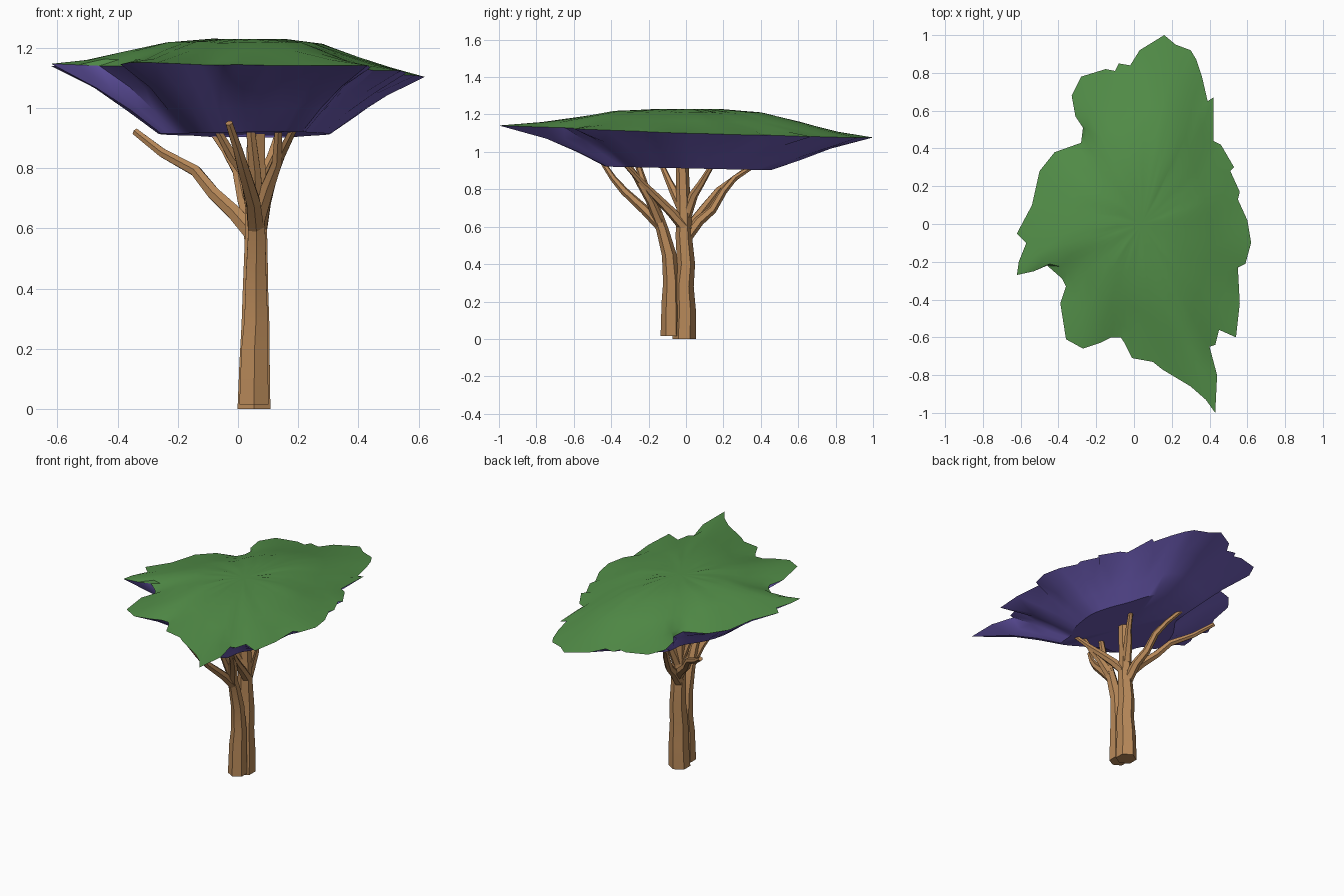
import bpy
import bmesh
import math
import random
from mathutils import Vector

random.seed(4)
if "Cube" in bpy.data.objects:
    bpy.data.objects.remove(bpy.data.objects["Cube"], do_unlink=True)


def make_material(name, colour):
    mat = bpy.data.materials.new(name)
    mat.use_nodes = True
    mat.diffuse_color = (*colour, 1)
    mat.node_tree.nodes["Principled BSDF"].inputs["Base Color"].default_value = (*colour, 1)
    return mat


leaf_green = make_material("leaf green", (0.085, 0.27, 0.065))
shade_purple = make_material("shade purple", (0.165, 0.116, 0.5))
bark_brown = make_material("bark brown", (0.48, 0.25, 0.1))


def finish(bm, name, mat, angle):
    bmesh.ops.recalc_face_normals(bm, faces=bm.faces)
    mesh = bpy.data.meshes.new(name)
    bm.to_mesh(mesh)
    bm.free()
    mesh.materials.append(mat)
    obj = bpy.data.objects.new(name, mesh)
    bpy.context.collection.objects.link(obj)
    bpy.ops.object.select_all(action="DESELECT")
    obj.select_set(True)
    bpy.context.view_layer.objects.active = obj
    bpy.ops.object.shade_smooth_by_angle(angle=math.radians(angle))


def bridge(bm, lower, upper):
    count = len(lower)
    for i in range(count):
        j = (i + 1) % count
        bm.faces.new((lower[i], lower[j], upper[j], upper[i]))


# Ragged canopy outline, clockwise from the back tip
OUTLINE = [
    (.16, 1), (.22, .95), (.3, .92), (.33, .87), (.36, .78), (.39, .65), (.42, .67),
    (.42, .44), (.46, .42), (.53, .3), (.51, .28), (.56, .17), (.55, .13), (.6, .02),
    (.62, -.1), (.59, -.21), (.55, -.23), (.56, -.42), (.54, -.6), (.45, -.56),
    (.43, -.64), (.4, -.65), (.44, -.8), (.43, -1), (.38, -.93), (.3, -.86),
    (.15, -.77), (.1, -.73), (-.01, -.71), (-.05, -.63), (-.07, -.6), (-.12, -.6),
    (-.18, -.63), (-.27, -.66), (-.36, -.61), (-.39, -.42), (-.36, -.33), (-.38, -.29),
    (-.46, -.22), (-.53, -.25), (-.62, -.27), (-.61, -.2), (-.57, -.1), (-.62, -.05),
    (-.54, .1), (-.5, .28), (-.42, .38), (-.28, .43), (-.27, .51), (-.31, .57),
    (-.33, .68), (-.28, .78), (-.15, .82), (-.1, .81), (-.08, .85), (-.02, .84), (.03, .92),
]
CENTRE = Vector((0.04, 0))


def rim_height(p):
    return 1.118 - 0.036 * p.y - 0.03 * p.x


def relax(loop, rounds):
    """Even out the ragged loop by averaging neighbours."""
    for _ in range(rounds):
        loop = [(loop[i - 1] + 2 * p + loop[(i + 1) % len(loop)]) / 4
                for i, p in enumerate(loop)]
    return loop


def canopy_shell(name, mat, profile, apex, tilt, jitter, rounds, angle):
    """Shrink and relax the outline ring by ring while blending towards the apex."""
    bm = bmesh.new()
    loop = [Vector(p) for p in OUTLINE]
    previous = None
    for scale, blend in profile:
        if previous:
            loop = relax(loop, rounds)
        ring = []
        for edge in loop:
            p = CENTRE + (edge - CENTRE) * scale
            wobble = random.uniform(-jitter, jitter) if 0 < blend < 1 else 0
            z = rim_height(edge) * (1 - blend) + (apex - tilt * p.y) * blend + wobble
            ring.append(bm.verts.new((p.x, p.y, z)))
        if previous:
            bridge(bm, previous, ring)
        previous = ring
    tip = bm.verts.new((CENTRE.x, CENTRE.y, apex))
    for i, v in enumerate(previous):
        bm.faces.new((v, previous[(i + 1) % len(previous)], tip))
    finish(bm, name, mat, angle)


# Shallow green dome and the funnel-shaped underside with a flat floor
canopy_shell("canopy_top", leaf_green,
             [(1, 0), (.86, .2), (.67, .52), (.46, .87), (.22, .99)],
             1.228, 0, .003, 3, 50)
canopy_shell("canopy_underside", shade_purple,
             [(1, 0), (.8, .33), (.64, .66), (.48, 1)], .912, .022, .005, 1, 30)


def limb(name, points, start, end, sides=6):
    """Tapered, faceted tube along a path."""
    bm = bmesh.new()
    pts = [Vector(p) for p in points]
    previous = None
    for i, p in enumerate(pts):
        tangent = (pts[min(i + 1, len(pts) - 1)] - pts[max(i - 1, 0)]).normalized()
        if i == 0 and p.z < 0.1:
            tangent = Vector((0, 0, 1))
        side = tangent.cross(Vector((0, 1, 0))).normalized()
        other = tangent.cross(side)
        radius = start + (end - start) * i / (len(pts) - 1)
        ring = []
        for k in range(sides):
            a = math.tau * (k + .5) / sides
            ring.append(bm.verts.new(p + radius * (side * math.cos(a) + other * math.sin(a))))
        if previous:
            bridge(bm, previous, ring)
        else:
            bm.faces.new(ring)
        previous = ring
    bm.faces.new(previous)
    finish(bm, name, bark_brown, 35)


# Two trunks side by side, the front one leaning forward
limb("rear_trunk", [(.053, -.01, 0), (.055, -.005, .15), (.058, -.012, .28), (.058, 0, .4),
                    (.06, -.012, .55), (.058, -.012, .68), (.06, -.02, .93)], .063, .034)
limb("front_trunk", [(.053, -.08, .015), (.055, -.08, .2), (.06, -.078, .3), (.06, -.09, .45),
                     (.062, -.125, .58), (.06, -.165, .7), (.055, -.215, .8), (.04, -.26, .94)],
     .056, .016)

# Branches forking up into the canopy
BRANCHES = {
    "left_long_branch": [(.05, .01, .58), (-.01, .06, .65), (-.08, .11, .715), (-.14, .17, .79),
                         (-.25, .25, .85), (-.34, .34, .92)],
    "back_branch": [(.05, 0, .54), (.04, .07, .63), (.02, .14, .69), (0, .2, .79),
                    (-.04, .26, .86), (-.09, .37, .93)],
    "back_short_branch": [(.06, 0, .66), (.08, .04, .77), (.11, .08, .83), (.14, .14, .93)],
    "front_long_branch": [(.06, -.13, .6), (.05, -.22, .69), (.02, -.33, .79),
                          (0, -.39, .86), (-.03, -.45, .95)],
    "front_right_branch": [(.06, -.14, .62), (.1, -.19, .74), (.13, -.24, .82), (.135, -.31, .94)],
    "right_branch": [(.07, -.01, .6), (.085, -.08, .68), (.11, -.17, .77),
                     (.14, -.24, .84), (.19, -.33, .94)],
    "middle_branch": [(.05, -.01, .68), (.03, -.06, .78), (-.02, -.09, .84), (-.07, -.13, .93)],
}
for branch_name, path in BRANCHES.items():
    limb(branch_name, path, .031, .013)
